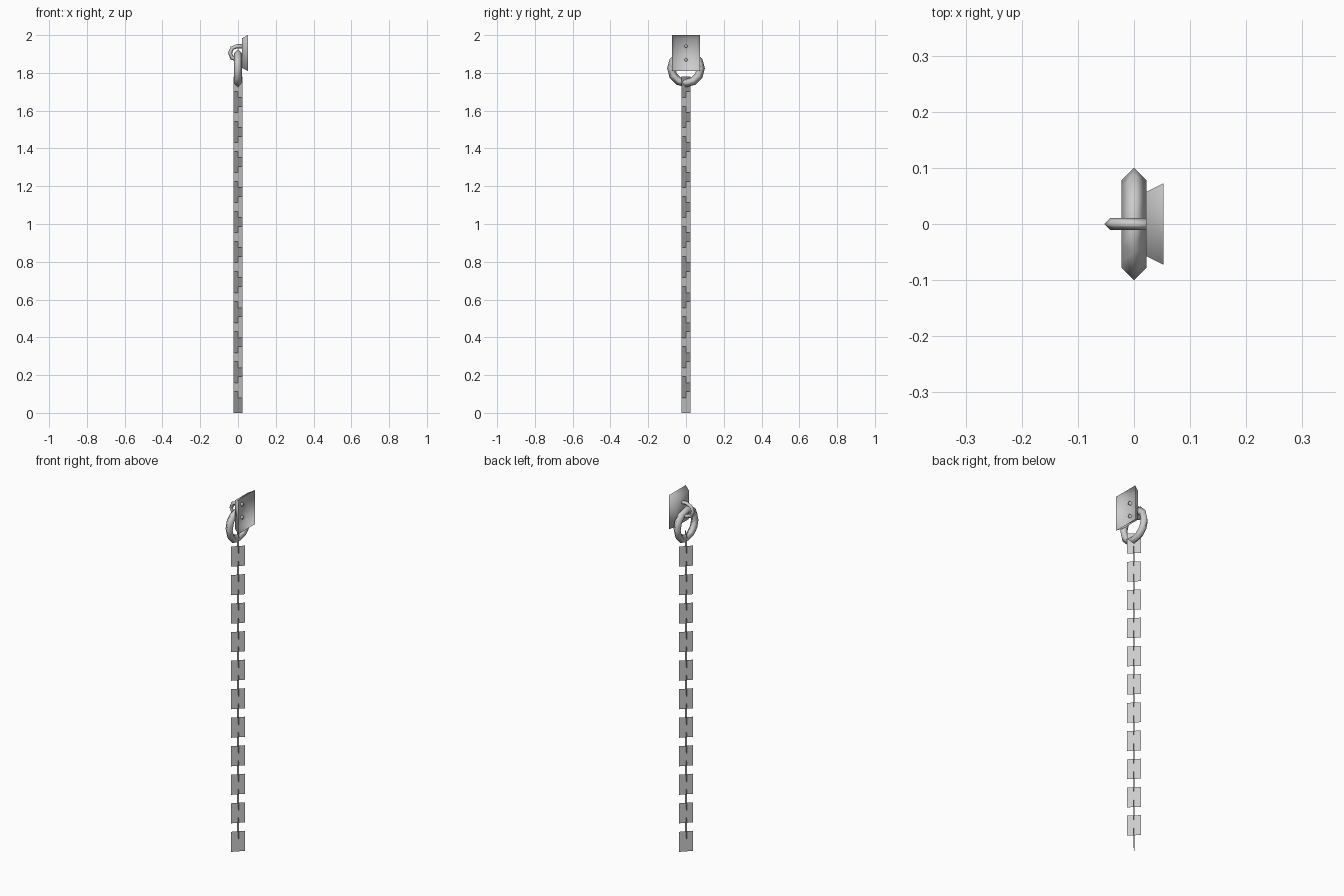
import bpy, math
from mathutils import Vector

if "Cube" in bpy.data.objects:
    bpy.data.objects.remove(bpy.data.objects["Cube"])


def make(name, verts, faces, smooth=False):
    mesh = bpy.data.meshes.new(name)
    mesh.from_pydata([tuple(v) for v in verts], [], faces)
    mesh.polygons.foreach_set("use_smooth", [smooth] * len(faces))
    mesh.update()
    ob = bpy.data.objects.new(name, mesh)
    bpy.context.collection.objects.link(ob)
    return ob


def sweep(name, path, side, r, closed):
    """Sweep a four-sided diamond tube along (point, outward normal) pairs."""
    verts, faces, n = [], [], len(path)
    for p, out in path:
        verts += [p + out * r, p + side * r, p - out * r, p - side * r]
    for i in range(n if closed else n - 1):
        a, b = 4 * i, 4 * ((i + 1) % n)
        for j in range(4):
            k = (j + 1) % 4
            faces.append((a + j, a + k, b + k, b + j))
    if not closed:
        faces += [(3, 2, 1, 0), tuple(range(4 * n - 4, 4 * n))]
    return make(name, verts, faces, True)


# Large hanging ring in the y-z plane
ring = []
for i in range(12):
    a = 2 * math.pi * i / 12
    d = Vector((0, math.cos(a), math.sin(a)))
    ring.append((Vector((0, 0, 1.824)) + d * 0.078, d))
sweep("ring", ring, Vector((-1, 0, 0)), 0.022, True)

# Staple: half loop with two legs that poke through the plate
c, R = Vector((-0.006, 0, 1.905)), 0.036
up = Vector((0, 0, 1))
staple = [(Vector((0.03, 0, c.z + R)), up)]
for i in range(5):
    a = math.pi / 2 + math.pi * i / 4
    d = Vector((math.cos(a), 0, math.sin(a)))
    staple.append((c + d * R, d))
staple.append((Vector((0.03, 0, c.z - R)), -up))
sweep("staple", staple, Vector((0, 1, 0)), 0.011, False)

# Wall plate: tapered shell, open at the wall side
corners = [(-1, -1), (1, -1), (1, 1), (-1, 1)]
plate = [(0.0212, y * 0.057, 1.905 + z * 0.079) for y, z in corners]
plate += [(0.053, y * 0.073, 1.905 + z * 0.095) for y, z in corners]
make("wall_plate", plate,
     [(3, 2, 1, 0)] + [(i, (i + 1) % 4, (i + 1) % 4 + 4, i + 4) for i in range(4)],
     True)

# Chain: flat link cards, alternating between the two diagonals
verts, faces = [], []
step, height, w = 0.0795, 0.112, 0.025
for i in range(22):
    s = 1 if i % 2 == 0 else -1
    z0, z1, b = i * step, i * step + height, len(verts)
    verts += [(-w, -w * s, z0), (w, w * s, z0), (w, w * s, z1), (-w, -w * s, z1)]
    faces.append((b, b + 1, b + 2, b + 3))
make("chain_links", verts, faces)
